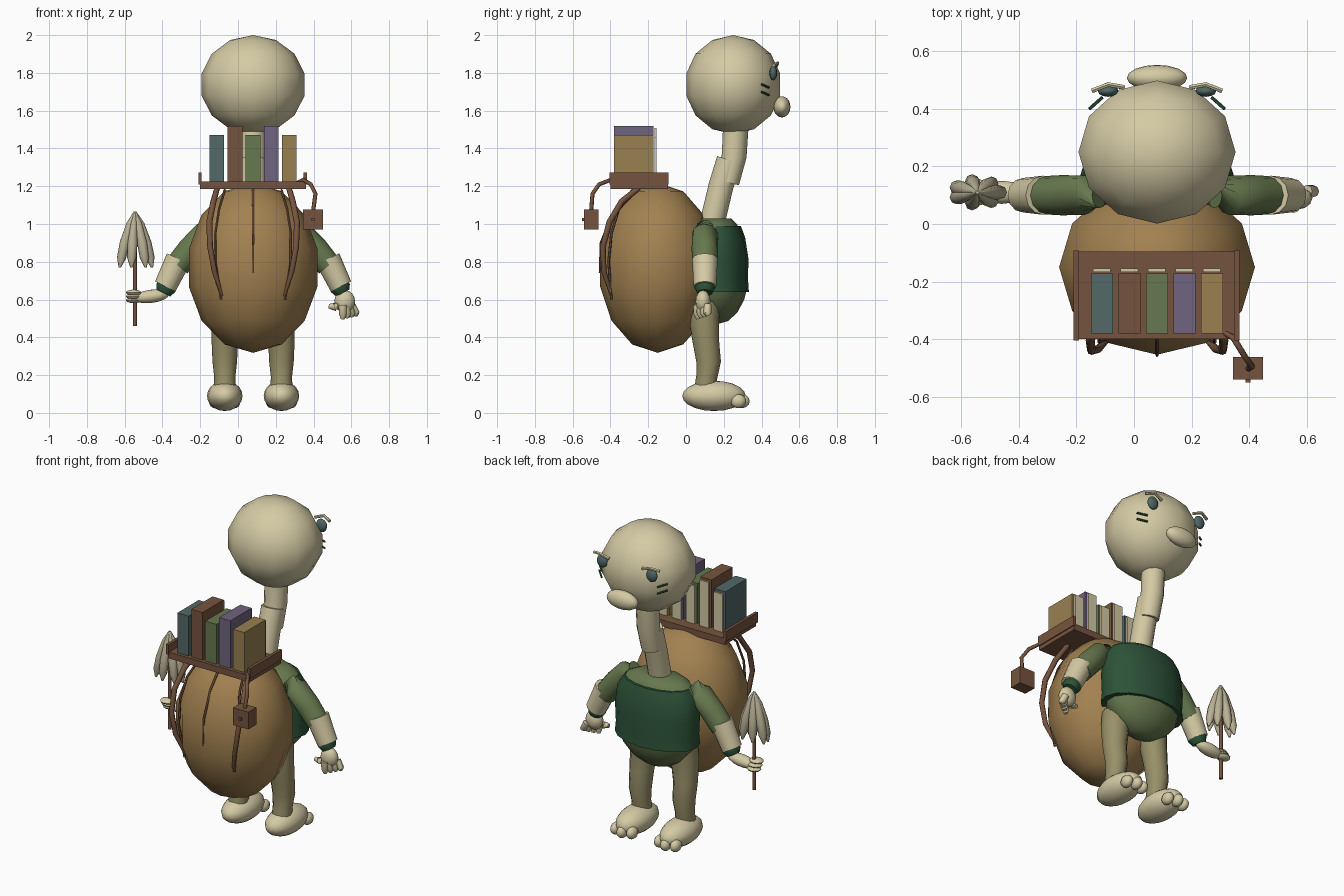
import bpy, bmesh, math
from mathutils import Vector, Matrix

if "Cube" in bpy.data.objects:
    bpy.data.objects.remove(bpy.data.objects["Cube"])

CX = 0.08  # symmetry axis of the body


def mat(name, r, g, b):
    m = bpy.data.materials.new(name)
    lin = [((c / 255 + 0.055) / 1.055) ** 2.4 for c in (r, g, b)]
    m.diffuse_color = (*lin, 1)
    m.use_nodes = True
    m.node_tree.nodes["Principled BSDF"].inputs["Base Color"].default_value = m.diffuse_color
    return m


CREAM = mat("cream skin", 212, 202, 164)
SHELL = mat("tan shell", 162, 129, 80)
WOOD = mat("brown wood", 118, 84, 62)
DARK = mat("dark green cloth", 44, 82, 56)
GREEN = mat("moss green", 102, 120, 78)
PANTS = mat("khaki trousers", 152, 144, 104)
TEAL = mat("slate teal", 82, 104, 104)
PURPLE = mat("dull purple", 112, 100, 128)
GOLD = mat("ochre", 152, 128, 80)
LEAF = mat("pale leaf", 186, 178, 150)


def finish(name, bm, mats, angle=50):
    bmesh.ops.recalc_face_normals(bm, faces=bm.faces)
    me = bpy.data.meshes.new(name)
    bm.to_mesh(me)
    bm.free()
    ob = bpy.data.objects.new(name, me)
    bpy.context.collection.objects.link(ob)
    for m in mats if isinstance(mats, (list, tuple)) else [mats]:
        me.materials.append(m)
    if angle:
        bpy.ops.object.select_all(action='DESELECT')
        ob.select_set(True)
        bpy.context.view_layer.objects.active = ob
        bpy.ops.object.shade_smooth_by_angle(angle=math.radians(angle))
    return ob


def ball(name, c, r, m, seg=12, rings=8, rot=None):
    bm = bmesh.new()
    bmesh.ops.create_uvsphere(bm, u_segments=seg, v_segments=rings, radius=1)
    mx = Matrix.Translation(c) @ (rot or Matrix()) @ Matrix.Diagonal((*r, 1))
    bmesh.ops.transform(bm, matrix=mx, verts=bm.verts)
    return finish(name, bm, m, 60)


def box(name, lo, hi, m):
    bm = bmesh.new()
    bmesh.ops.create_cube(bm, size=1)
    lo, hi = Vector(lo), Vector(hi)
    mx = Matrix.Translation((lo + hi) / 2) @ Matrix.Diagonal((*(hi - lo), 1))
    bmesh.ops.transform(bm, matrix=mx, verts=bm.verts)
    return finish(name, bm, m, 0)


def skin_rings(bm, rings):
    for a, b in zip(rings, rings[1:]):
        n = len(a)
        for i in range(n):
            bm.faces.new((a[i], a[(i + 1) % n], b[(i + 1) % n], b[i]))
    bm.faces.new(rings[0][::-1])
    bm.faces.new(rings[-1])


def tube(name, pts, radii, m, n=10):
    """Round tube along points; radii is one value or one per point."""
    pts = [Vector(p) for p in pts]
    if not isinstance(radii, (list, tuple)):
        radii = [radii] * len(pts)
    bm, rings = bmesh.new(), []
    for i, p in enumerate(pts):
        t = (pts[min(i + 1, len(pts) - 1)] - pts[max(i - 1, 0)]).normalized()
        ref = Vector((1, 0, 0)) if abs(t.x) < 0.8 else Vector((0, 1, 0))
        u = t.cross(ref).normalized()
        v = t.cross(u)
        rings.append([bm.verts.new(p + radii[i] * (u * math.cos(k * math.tau / n) + v * math.sin(k * math.tau / n)))
                      for k in range(n)])
    skin_rings(bm, rings)
    return finish(name, bm, m)


def lathe(name, prof, cy, mats, n=16):
    """Oval rings from (z, x radius, y radius)."""
    bm = bmesh.new()
    skin_rings(bm, [[bm.verts.new((CX + rx * math.cos(k * math.tau / n), cy + ry * math.sin(k * math.tau / n), z))
                     for k in range(n)] for z, rx, ry in prof])
    return finish(name, bm, mats)


# Head and face
ball("head", (CX, 0.25, 1.738), (0.28, 0.255, 0.262), CREAM, 12, 7)
ball("beak", (CX, 0.508, 1.62), (0.105, 0.045, 0.056), CREAM, 16, 10)
for s, side in ((-1, "left"), (1, "right")):
    def P(x, y, z):
        return (CX + s * x, y, z)
    ball(side + "_eye", P(0.17, 0.462, 1.80), (0.036, 0.02, 0.04), TEAL)
    tube(side + "_brow", [P(0.225, 0.463, 1.84), P(0.17, 0.485, 1.852), P(0.115, 0.475, 1.832)], 0.009, CREAM, 6)
    for i in range(2):
        z = 1.74 - 0.04 * i
        tube(side + "_cheek_mark_%d" % i, [P(0.235, 0.4, z), P(0.19, 0.44, z - 0.018)], 0.006, DARK, 6)

# Neck in two overlapping sections
tube("lower_neck", [(CX, 0.13, 0.97), (CX, 0.185, 1.2), (CX, 0.228, 1.34)], 0.066, CREAM, 12)
tube("upper_neck", [(CX, 0.22, 1.22), (CX, 0.255, 1.36), (CX, 0.266, 1.56)], [0.062, 0.066, 0.068], CREAM, 12)

# Torso: belly, vest with flared hem, pale yoke on top
ball("belly", (CX, 0.165, 0.73), (0.255, 0.166, 0.26), GREEN, 14, 9)
lathe("vest", [(0.64, 0.268, 0.168), (0.70, 0.262, 0.164), (0.82, 0.268, 0.165),
               (0.93, 0.255, 0.148), (0.99, 0.215, 0.125)], 0.165, DARK)
lathe("yoke", [(0.94, 0.25, 0.14), (1.0, 0.205, 0.115), (1.03, 0.14, 0.085)], 0.155, GREEN)

for s, side in ((-1, "left"), (1, "right")):
    def P(x, y, z):
        return (CX + s * x, y, z)
    # Arms
    tube(side + "_sleeve", [P(0.20, 0.1, 0.985), P(0.25, 0.1, 0.95), P(0.33, 0.1, 0.865), P(0.40, 0.1, 0.78)],
         [0.045, 0.068, 0.07, 0.066], GREEN, 12)
    tube(side + "_cuff", [P(0.395, 0.1, 0.815), P(0.465, 0.1, 0.67)], [0.068, 0.06], CREAM, 12)
    tube(side + "_wrist_band", [P(0.452, 0.1, 0.69), P(0.462, 0.1, 0.66), P(0.475, 0.1, 0.635)],
         [0.05, 0.054, 0.04], DARK, 12)
    # Legs and feet
    tube(side + "_leg", [P(0.13, 0.10, 0.60), P(0.14, 0.095, 0.50), P(0.15, 0.105, 0.38), P(0.15, 0.12, 0.27),
                         P(0.15, 0.11, 0.19), P(0.15, 0.10, 0.10)], [0.085, 0.08, 0.07, 0.065, 0.056, 0.06], PANTS, 12)
    ball(side + "_foot", P(0.15, 0.148, 0.09), (0.094, 0.168, 0.08), CREAM, 16, 10)
    for i in range(3):
        ball(side + "_toe_%d" % i, P(0.095 + 0.055 * i, 0.295 - 0.018 * abs(i - 1), 0.062),
             (0.03, 0.042, 0.037), CREAM, 10, 8)

# Gripping hand
ball("left_palm", (-0.46, 0.11, 0.617), (0.095, 0.04, 0.035), CREAM, 12, 8, Matrix.Rotation(-0.12, 4, 'Y'))
for i in range(3):
    ball("grip_finger_%d" % i, (-0.553, 0.11 + 0.012 * (i - 1), 0.637 - 0.02 * i), (0.043, 0.038, 0.016), CREAM, 10, 6)
# Open hand
ball("right_palm", (0.565, 0.09, 0.59), (0.055, 0.04, 0.06), CREAM)
tube("thumb", [(0.55, 0.08, 0.59), (0.51, 0.07, 0.56), (0.48, 0.07, 0.565)], [0.024, 0.022, 0.012], CREAM, 8)
for i in range(4):
    x = 0.555 + 0.023 * i
    tube("finger_%d" % i, [(0.555 + 0.015 * i, 0.06 + 0.018 * i, 0.57), (x, 0.06 + 0.018 * i, 0.525),
                           (x, 0.065 + 0.018 * i, 0.497 + 0.006 * i)], [0.022, 0.021, 0.011], CREAM, 8)

# Staff topped with drooping leaves
tube("staff", [(-0.545, 0.11, 0.46), (-0.545, 0.11, 1.04)], 0.011, WOOD, 8)
for i in range(7):
    a = math.tau * i / 7
    dx, dy = math.cos(a), math.sin(a)
    def L(r, z):
        return (-0.545 + r * dx, 0.11 + 0.5 * r * dy, z)
    tube("staff_leaf_%d" % i, [L(0.003, 1.065), L(0.03, 1.0), L(0.06, 0.90), L(0.08, 0.82), L(0.09, 0.77)],
         [0.004, 0.019, 0.027, 0.024, 0.006], LEAF, 8)

# Shell with vines trailing down the back
ball("shell", (CX, -0.15, 0.768), (0.349, 0.312, 0.45), SHELL, 12, 7)
for s, side in ((-1, "left"), (1, "right")):
    def P(x, y, z):
        return (CX + s * x, y, z)
    tube(side + "_vine", [P(0.19, -0.25, 1.19), P(0.21, -0.34, 1.12), P(0.232, -0.405, 1.01), P(0.228, -0.44, 0.88),
                          P(0.205, -0.435, 0.75), P(0.165, -0.395, 0.62)],
         [0.015, 0.016, 0.016, 0.015, 0.014, 0.008], WOOD, 8)
    tube(side + "_thin_vine", [P(0.15, -0.26, 1.18), P(0.18, -0.355, 1.08), P(0.20, -0.395, 0.95),
                               P(0.2, -0.41, 0.8), P(0.17, -0.395, 0.6)], 0.007, WOOD, 6)
tube("middle_vine", [(CX, -0.28, 1.18), (CX, -0.385, 1.06), (CX, -0.45, 0.9), (CX, -0.458, 0.74)],
     [0.009, 0.008, 0.007, 0.004], WOOD, 6)

# Shelf
box("shelf", (-0.2, -0.4, 1.185), (0.36, -0.095, 1.225), WOOD)
for x in (-0.21, 0.348):
    box("shelf_end_rail", (x, -0.405, 1.21), (x + 0.018, -0.092, 1.272), WOOD)

# Books with page blocks
for i, (m, h) in enumerate(((TEAL, 1.472), (WOOD, 1.52), (GREEN, 1.472), (PURPLE, 1.52), (GOLD, 1.472))):
    x = -0.15 + 0.0955 * i
    box("book_%d" % i, (x, -0.38, 1.225), (x + 0.077, -0.172, h), m)
    box("book_pages_%d" % i, (x + 0.008, -0.166, 1.225), (x + 0.069, -0.155, h - 0.012), CREAM)

# Hanging lantern
tube("lantern_hook", [(0.30, -0.37, 1.21), (0.345, -0.395, 1.235), (0.385, -0.46, 1.21), (0.41, -0.495, 1.16),
                      (0.398, -0.502, 1.07)], 0.011, WOOD, 8)
box("lantern", (0.344, -0.54, 0.97), (0.449, -0.462, 1.077), WOOD)
box("lantern_knob", (0.388, -0.55, 1.015), (0.405, -0.538, 1.031), WOOD)
